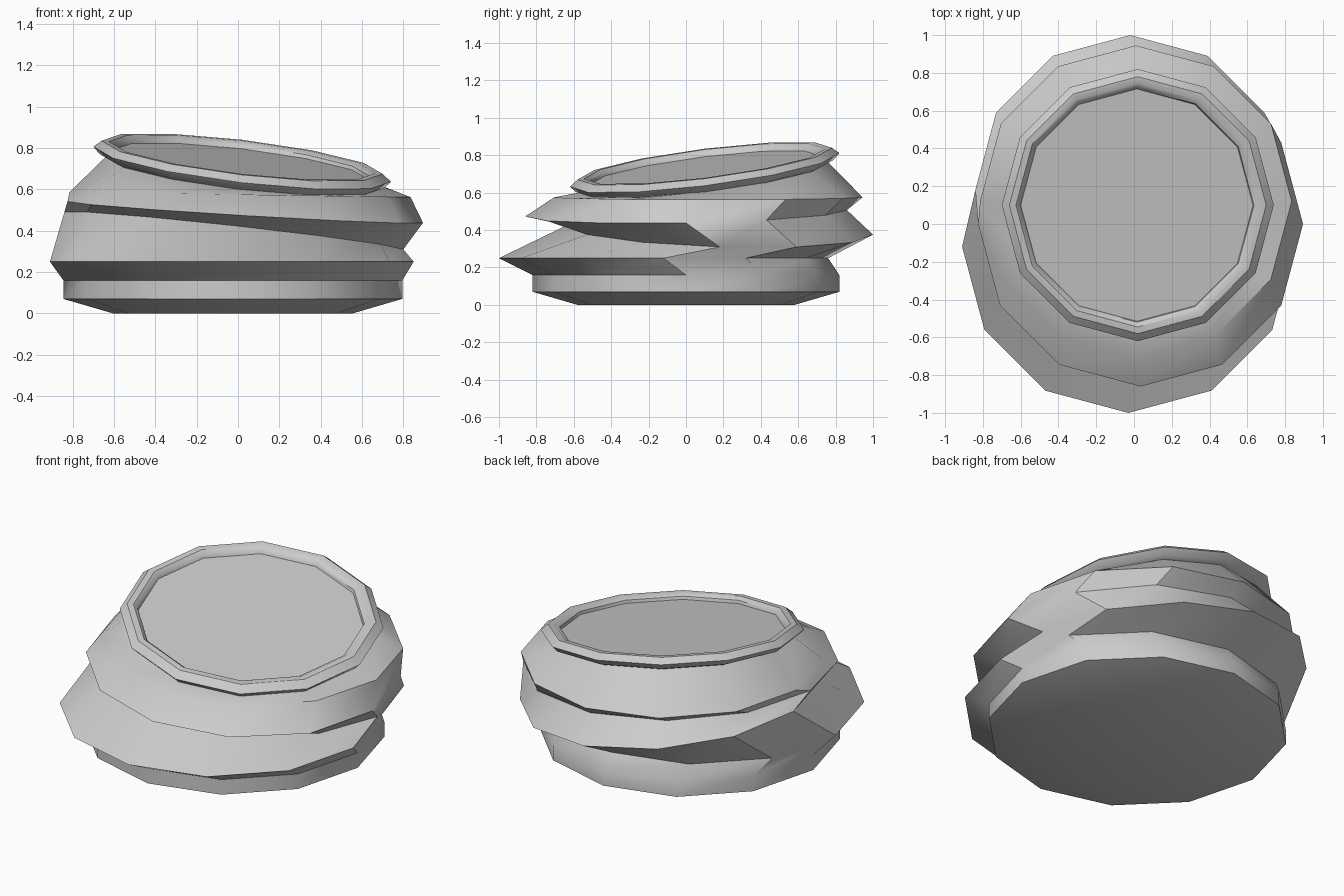
import bpy, bmesh, math

if "Cube" in bpy.data.objects:
    bpy.data.objects.remove(bpy.data.objects["Cube"], do_unlink=True)

SIDES = 12

grey = bpy.data.materials.new("plain_grey")
grey.use_nodes = True
grey.diffuse_color = (0.6, 0.6, 0.6, 1)
grey.node_tree.nodes["Principled BSDF"].inputs["Base Color"].default_value = (0.6, 0.6, 0.6, 1)


def add_ring(bm, cx, cy, z, radius, tilt_x=0, tilt_y=0):
    """A twelve-sided ring whose height slopes along x and y."""
    ring = []
    for i in range(SIDES):
        a = math.tau * i / SIDES
        dx, dy = radius * math.cos(a), radius * math.sin(a)
        ring.append(bm.verts.new((cx + dx, cy + dy, z + tilt_x * dx + tilt_y * dy)))
    return ring


def loft(name, rings):
    """Join the rings from bottom to top and cap both ends."""
    bm = bmesh.new()
    loops = [add_ring(bm, *r) for r in rings]
    for low, high in zip(loops, loops[1:]):
        for i in range(SIDES):
            j = (i + 1) % SIDES
            bm.faces.new((low[i], low[j], high[j], high[i]))
    bm.faces.new(loops[0][::-1])
    bm.faces.new(loops[-1])
    bmesh.ops.recalc_face_normals(bm, faces=bm.faces)
    mesh = bpy.data.meshes.new(name)
    bm.to_mesh(mesh)
    bm.free()
    obj = bpy.data.objects.new(name, mesh)
    bpy.context.collection.objects.link(obj)
    mesh.materials.append(grey)
    bpy.ops.object.select_all(action="DESELECT")
    obj.select_set(True)
    bpy.context.view_layer.objects.active = obj
    bpy.ops.object.shade_smooth_by_angle(angle=math.radians(35))


# Tilt shared by the neck, lip and recessed top
TX, TY = -0.118, 0.125

# Folded body: foot, straight band, then four shifted folds up to the neck
loft("folded_body", [
    (-0.025, 0, 0, 0.58),
    (-0.025, 0, 0.07, 0.82),
    (-0.025, 0, 0.16, 0.82),
    (-0.03, -0.12, 0.25, 0.88),
    (-0.02, 0.18, 0.40, 0.82, -0.11, -0.03),
    (0.035, 0, 0.49, 0.86, -0.06, 0.02),
    (0.01, 0.12, 0.575, 0.825, -0.015, 0),
    (0.02, 0.10, 0.685, 0.655, TX, TY),
])

# Rounded lip with a shallow recessed top
loft("rim_and_top", [
    (0.02, 0.10, 0.675, 0.65, TX, TY),
    (0.02, 0.10, 0.69, 0.69, TX, TY),
    (0.02, 0.10, 0.722, 0.72, TX, TY),
    (0.02, 0.10, 0.755, 0.68, TX, TY),
    (0.02, 0.10, 0.755, 0.645, TX, TY),
    (0.015, 0.10, 0.738, 0.62, TX, TY),
    (0.015, 0.10, 0.72, 0.615, TX, TY),
])
